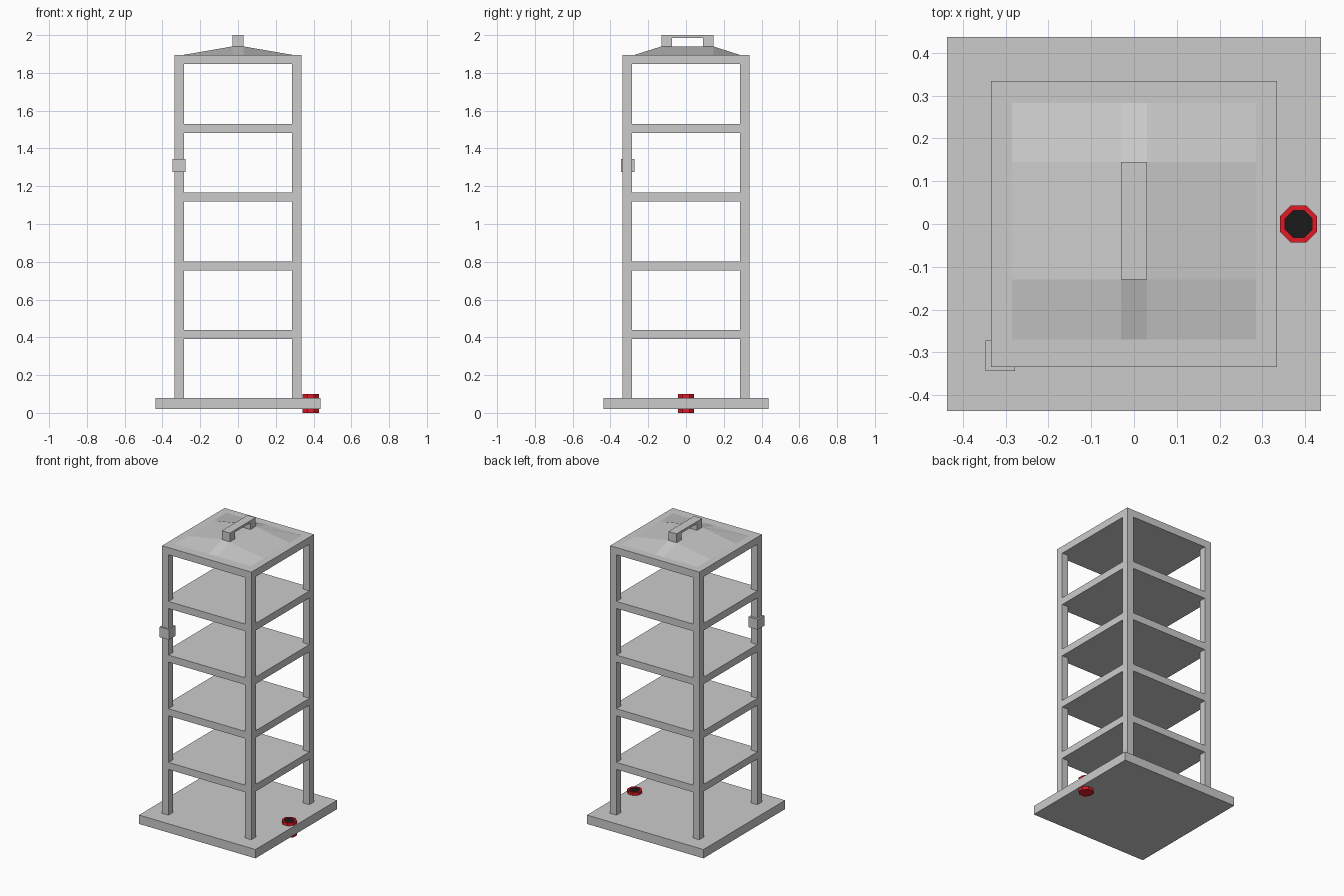
import bpy, bmesh, math

if "Cube" in bpy.data.objects:
    bpy.data.objects.remove(bpy.data.objects["Cube"])


def box(name, x0, x1, y0, y1, z0, z1):
    bm = bmesh.new()
    bmesh.ops.create_cube(bm, size=1)
    for v in bm.verts:
        v.co = (x0 if v.co.x < 0 else x1, y0 if v.co.y < 0 else y1, z0 if v.co.z < 0 else z1)
    return finish(name, bm)


def finish(name, bm):
    bmesh.ops.recalc_face_normals(bm, faces=bm.faces[:])
    me = bpy.data.meshes.new(name)
    bm.to_mesh(me)
    bm.free()
    ob = bpy.data.objects.new(name, me)
    bpy.context.collection.objects.link(ob)
    return ob


def colour(ob, name, rgb):
    m = bpy.data.materials.new(name)
    m.diffuse_color = (*rgb, 1)
    m.use_nodes = True
    m.node_tree.nodes["Principled BSDF"].inputs["Base Color"].default_value = m.diffuse_color
    ob.data.materials.append(m)


def octagon_lathe(name, profile, cx, closed):
    """Eight-sided turning of (radius, z) points; flats face the axes."""
    bm = bmesh.new()
    rings = []
    for r, z in profile:
        rings.append([bm.verts.new((cx + r * math.cos(math.pi / 8 + i * math.pi / 4),
                                    r * math.sin(math.pi / 8 + i * math.pi / 4), z)) for i in range(8)])
    pairs = list(zip(rings, rings[1:]))
    for a, b in pairs:
        for i in range(8):
            j = (i + 1) % 8
            bm.faces.new((a[i], a[j], b[j], b[i]))
    if closed:
        bm.faces.new(rings[0])
        bm.faces.new(rings[-1])
    return finish(name, bm)


W, P = 0.335, 0.048

# Base slab
box("base_slab", -0.437, 0.437, -0.437, 0.437, 0.02, 0.08)

# Corner posts
for sx in (-1, 1):
    for sy in (-1, 1):
        xs = sorted((sx * W, sx * (W - P)))
        ys = sorted((sy * W, sy * (W - P)))
        box("corner_post", *xs, *ys, 0.08, 1.85)

# Shelves and top plate
for i in range(5):
    z = 0.39 + i * 0.364
    box("top_plate" if i == 4 else "shelf", -W, W, -W, W, z, 1.895 if i == 4 else z + 0.048)

# Raised cover: a 4 x 4 point grid with its centre lifted
bm = bmesh.new()
xs, ys = (-0.285, -0.03, 0.03, 0.285), (-0.27, -0.13, 0.145, 0.283)
g = [[bm.verts.new((x, y, 1.94 if i in (1, 2) and j in (1, 2) else 1.896))
      for j, y in enumerate(ys)] for i, x in enumerate(xs)]
for i in range(3):
    for j in range(3):
        bm.faces.new((g[i][j], g[i + 1][j], g[i + 1][j + 1], g[i][j + 1]))
finish("top_cover", bm)

# Carry handle: arch profile extruded across x
prof = [(-0.13, 1.935), (-0.13, 2.0), (0.145, 2.0), (0.145, 1.935),
        (0.09, 1.935), (0.09, 1.985), (-0.075, 1.985), (-0.075, 1.935)]
bm = bmesh.new()
f = bm.faces.new([bm.verts.new((-0.03, y, z)) for y, z in prof])
ext = bmesh.ops.extrude_face_region(bm, geom=[f], use_keep_orig=True)
for v in ext["geom"]:
    if isinstance(v, bmesh.types.BMVert):
        v.co.x = 0.03
finish("carry_handle", bm)

# Latch block on the front left post
box("latch_block", -0.347, -0.278, -0.344, -0.273, 1.275, 1.345)

# Round bumper passing through the base, red rim with black centre
red = octagon_lathe("bumper_rim", [(0.047, 0.0), (0.047, 0.1), (0.034, 0.1), (0.034, 0.092)], 0.385, False)
bm = bmesh.new()
bm.from_mesh(red.data)
bmesh.ops.holes_fill(bm, edges=[e for e in bm.edges if e.is_boundary and e.verts[0].co.z < 0.01])
bmesh.ops.recalc_face_normals(bm, faces=bm.faces[:])
bm.to_mesh(red.data)
bm.free()
colour(red, "red", (0.75, 0.01, 0.02))
core = octagon_lathe("bumper_core", [(0.034, 0.085), (0.034, 0.096)], 0.385, True)
colour(core, "black", (0.01, 0.01, 0.01))
